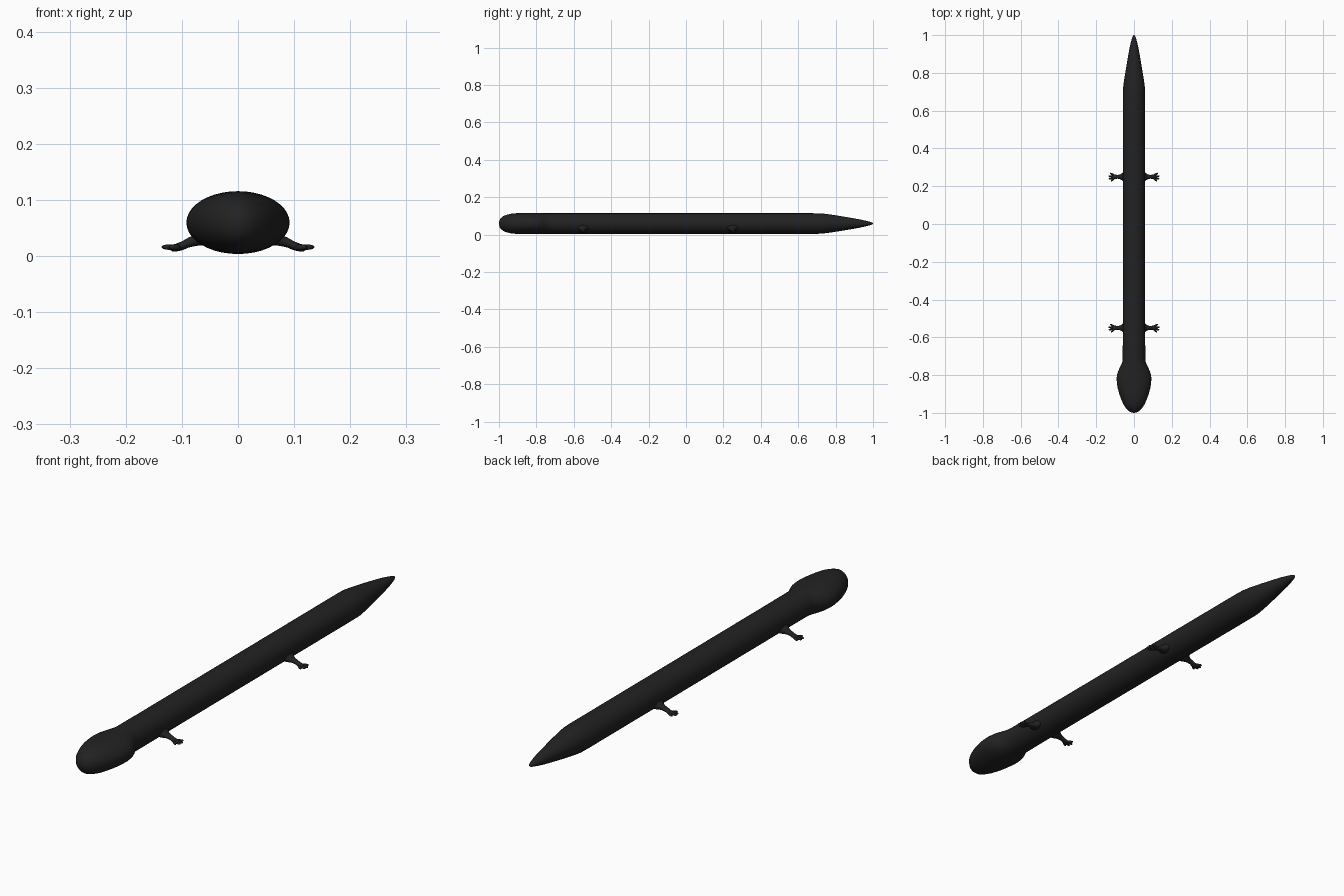
import bpy, bmesh, math
from mathutils import Vector

skin = bpy.data.materials.new("dark charcoal skin")
skin.diffuse_color = (0.016, 0.016, 0.016, 1)


def loft(bm, sections, sides):
    """Skin elliptical rings: (centre, half_a, half_b, axis_a, axis_b)."""
    rings = []
    for c, ra, rb, ua, ub in sections:
        ring = []
        for i in range(sides):
            t = 2 * math.pi * i / sides
            ring.append(bm.verts.new(Vector(c) + ua * ra * math.cos(t) + ub * rb * math.sin(t)))
        rings.append(ring)
    for r, s in zip(rings, rings[1:]):
        for i in range(sides):
            j = (i + 1) % sides
            bm.faces.new((r[i], r[j], s[j], s[i]))
    bm.faces.new(rings[0][::-1])
    bm.faces.new(rings[-1])


def finish(bm, name):
    bmesh.ops.recalc_face_normals(bm, faces=bm.faces[:])
    for f in bm.faces:
        f.smooth = True
    me = bpy.data.meshes.new(name)
    bm.to_mesh(me)
    bm.free()
    me.materials.append(skin)
    ob = bpy.data.objects.new(name, me)
    bpy.context.collection.objects.link(ob)
    return ob


X, Y, Z = Vector((1, 0, 0)), Vector((0, 1, 0)), Vector((0, 0, 1))

# Body with broad head and tapered tail: y, half width, half height
profile = [
    (-1.0, 0.003, 0.004), (-0.997, 0.016, 0.018), (-0.99, 0.028, 0.029), (-0.975, 0.043, 0.041),
    (-0.955, 0.056, 0.048), (-0.93, 0.067, 0.0535), (-0.90, 0.078, 0.0555), (-0.87, 0.086, 0.056),
    (-0.84, 0.091, 0.056), (-0.815, 0.092, 0.056), (-0.79, 0.088, 0.056), (-0.77, 0.08, 0.0555),
    (-0.75, 0.07, 0.055), (-0.735, 0.063, 0.055), (-0.715, 0.060, 0.055), (-0.55, 0.059, 0.055),
    (0.25, 0.059, 0.055), (0.68, 0.059, 0.055), (0.72, 0.058, 0.0545), (0.76, 0.053, 0.050),
    (0.82, 0.043, 0.041), (0.88, 0.033, 0.031), (0.93, 0.024, 0.022), (0.965, 0.016, 0.014),
    (0.985, 0.010, 0.009), (0.996, 0.005, 0.005), (1.0, 0.001, 0.001)]
bm = bmesh.new()
loft(bm, [((0, y, 0.0595), w, h, X, Z) for y, w, h in profile], 40)
finish(bm, "body")

# Legs: x, z, half width, half thickness, with flared shoulder and flat foot
limb = [(0.040, 0.040, 0.034, 0.020), (0.056, 0.036, 0.027, 0.017), (0.064, 0.032, 0.018, 0.013),
        (0.075, 0.028, 0.012, 0.010), (0.088, 0.024, 0.010, 0.009), (0.100, 0.018, 0.012, 0.008),
        (0.110, 0.015, 0.014, 0.007), (0.117, 0.014, 0.010, 0.006), (0.121, 0.014, 0.004, 0.003)]
# Toes: tip x, tip y offset
toes = [(0.122, -0.023), (0.134, -0.011), (0.136, 0.004), (0.127, 0.020)]

for place, y0 in (("front", -0.55), ("rear", 0.25)):
    for side_name, side in (("right", 1), ("left", -1)):
        bm = bmesh.new()
        loft(bm, [((side * x, y0, z), w, t, Y, Z) for x, z, w, t in limb], 16)
        for tx, ty in toes:
            a = Vector((side * 0.102, y0 + ty * 0.25, 0.015))
            b = Vector((side * tx, y0 + ty, 0.016))
            across = Z.cross(b - a).normalized()
            loft(bm, [(a.lerp(b, k), r, r, across, Z)
                      for k, r in ((0, 0.005), (0.5, 0.0055), (0.8, 0.0045), (0.95, 0.003), (1, 0.001))], 10)
        finish(bm, f"{place}_{side_name}_leg")
